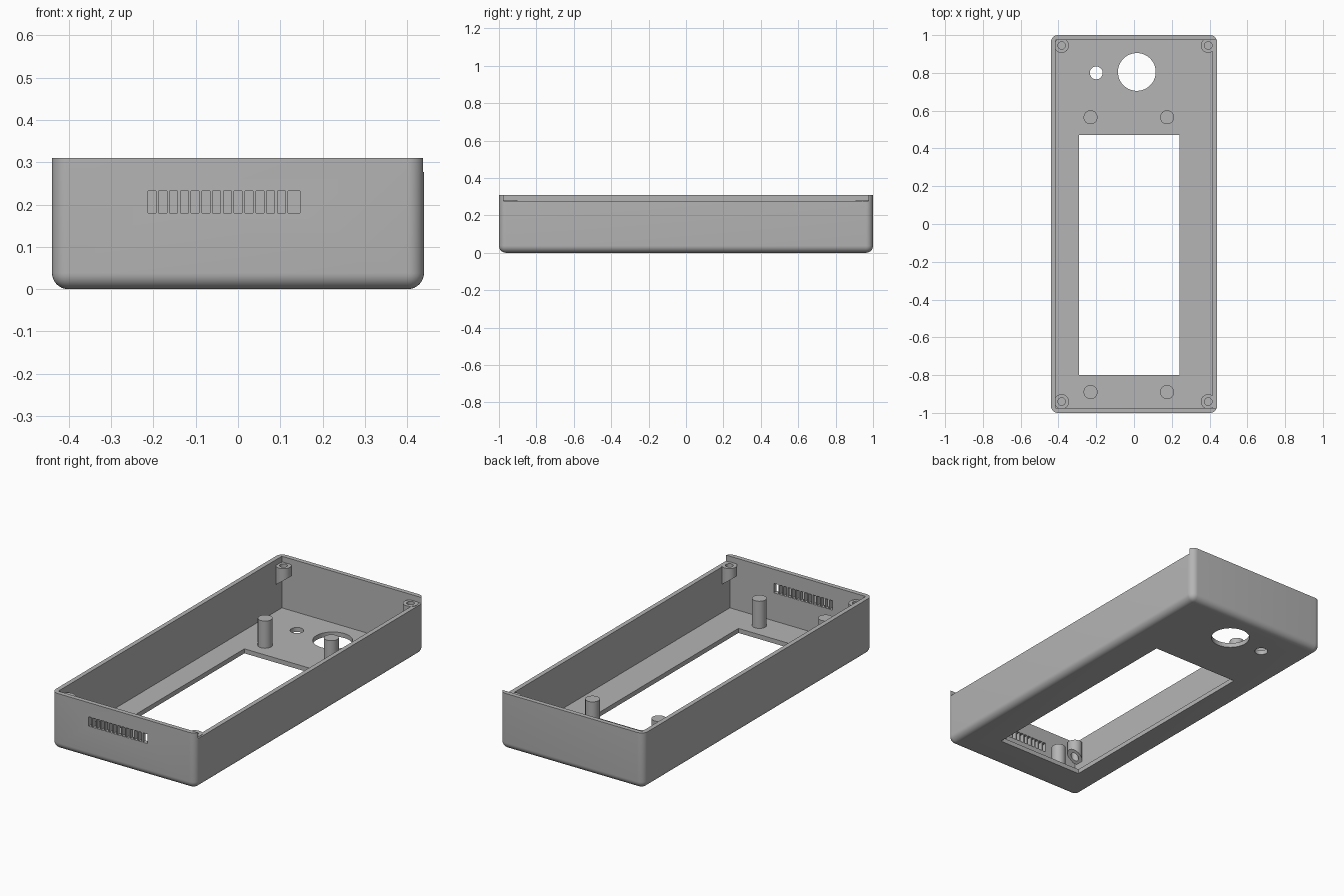
import bpy, bmesh, math
from mathutils import Matrix, Vector

if "Cube" in bpy.data.objects:
    bpy.data.objects.remove(bpy.data.objects["Cube"], do_unlink=True)

grey = bpy.data.materials.new("plain grey")
grey.use_nodes = True
GREY = (0.46, 0.46, 0.46, 1)
grey.diffuse_color = GREY
grey.node_tree.nodes["Principled BSDF"].inputs["Base Color"].default_value = GREY

HALF_X, HALF_Y, HEIGHT = 0.44, 1.0, 0.31
WALL, LEDGE = 0.025, 0.279


def add_box(bm, lo, hi):
    lo, hi = Vector(lo), Vector(hi)
    mat = Matrix.Translation((lo + hi) / 2) @ Matrix.Diagonal((*(hi - lo), 1))
    bmesh.ops.create_cube(bm, size=1, matrix=mat)


def add_cylinder(bm, x, y, z0, z1, r, sides=32):
    bmesh.ops.create_cone(bm, cap_ends=True, segments=sides, radius1=r, radius2=r,
                          depth=z1 - z0, matrix=Matrix.Translation((x, y, (z0 + z1) / 2)))


def make(name, bm):
    bmesh.ops.recalc_face_normals(bm, faces=bm.faces)
    mesh = bpy.data.meshes.new(name)
    bm.to_mesh(mesh)
    bm.free()
    mesh.materials.append(grey)
    ob = bpy.data.objects.new(name, mesh)
    bpy.context.collection.objects.link(ob)
    return ob


def select(ob):
    bpy.ops.object.select_all(action='DESELECT')
    ob.select_set(True)
    bpy.context.view_layer.objects.active = ob


def smooth(ob):
    select(ob)
    bpy.ops.object.shade_smooth_by_angle(angle=math.radians(30))


def cut(ob, bm):
    cutter = make("cutter", bm)
    cutter.hide_render = True
    mod = ob.modifiers.new("cut", 'BOOLEAN')
    mod.operation, mod.solver, mod.object = 'DIFFERENCE', 'EXACT', cutter
    select(ob)
    bpy.ops.object.modifier_apply(modifier=mod.name)
    bpy.data.objects.remove(cutter, do_unlink=True)


# Case: block with rounded corners and bottom edges
bm = bmesh.new()
add_box(bm, (-HALF_X, -HALF_Y, 0), (HALF_X, HALF_Y, HEIGHT))
edges = [e for e in bm.edges if min(v.co.z for v in e.verts) < 0.01]
bmesh.ops.bevel(bm, geom=edges, offset=0.038, segments=8, profile=0.5, affect='EDGES')
case = make("case_shell", bm)

# Hollow interior, open at the top
bm = bmesh.new()
add_box(bm, (WALL - HALF_X, WALL - HALF_Y, WALL), (HALF_X - WALL, HALF_Y - WALL, 0.5))
cut(case, bm)

# Openings: window, round holes, lowered side wall and vent slots
bm = bmesh.new()
add_box(bm, (-0.29, -0.80, -0.1), (0.24, 0.47, 0.1))
add_cylinder(bm, 0.015, 0.805, -0.1, 0.1, 0.10, 64)
add_cylinder(bm, -0.20, 0.80, -0.1, 0.1, 0.034)
add_box(bm, (0.39, WALL - HALF_Y, LEDGE - 0.002), (0.5, HALF_Y - WALL, 0.5))
SLOTS = 14
for i in range(SLOTS):
    x = -0.213 + i * 0.0255
    width = 0.028 if i == SLOTS - 1 else 0.019
    add_box(bm, (x, -1.05, 0.18), (x + width, -0.95, 0.232))
cut(case, bm)
smooth(case)

# Mounting posts on the floor
for end, y in (("back", 0.565), ("front", -0.89)):
    for side, x in (("right", -0.23), ("left", 0.175)):
        bm = bmesh.new()
        add_cylinder(bm, x, y, WALL - 0.005, 0.175, 0.037)
        smooth(make(f"{end}_{side}_post", bm))


# Corner screw bosses: tubes with undersides sloping down to the side wall
def screw_boss(name, cx, cy, outer=0.039, inner=0.02, sides=32):
    bm = bmesh.new()
    toward_wall = math.copysign(1, cx)
    rings = []
    for radius, top in ((outer, True), (outer, False), (inner, False), (inner, True)):
        ring = []
        for i in range(sides):
            a = math.tau * i / sides
            dx, dy = radius * math.cos(a), radius * math.sin(a)
            z = LEDGE if top else 0.197 - 0.75 * dx * toward_wall
            ring.append(bm.verts.new((cx + dx, cy + dy, z)))
        rings.append(ring)
    for k in range(4):
        a, b = rings[k], rings[(k + 1) % 4]
        for i in range(sides):
            j = (i + 1) % sides
            bm.faces.new((a[i], a[j], b[j], b[i]))
    smooth(make(name, bm))


for end, y in (("back", 0.945), ("front", -0.94)):
    for side, x in (("right", -0.383), ("left", 0.393)):
        screw_boss(f"{end}_{side}_screw_boss", x, y)
